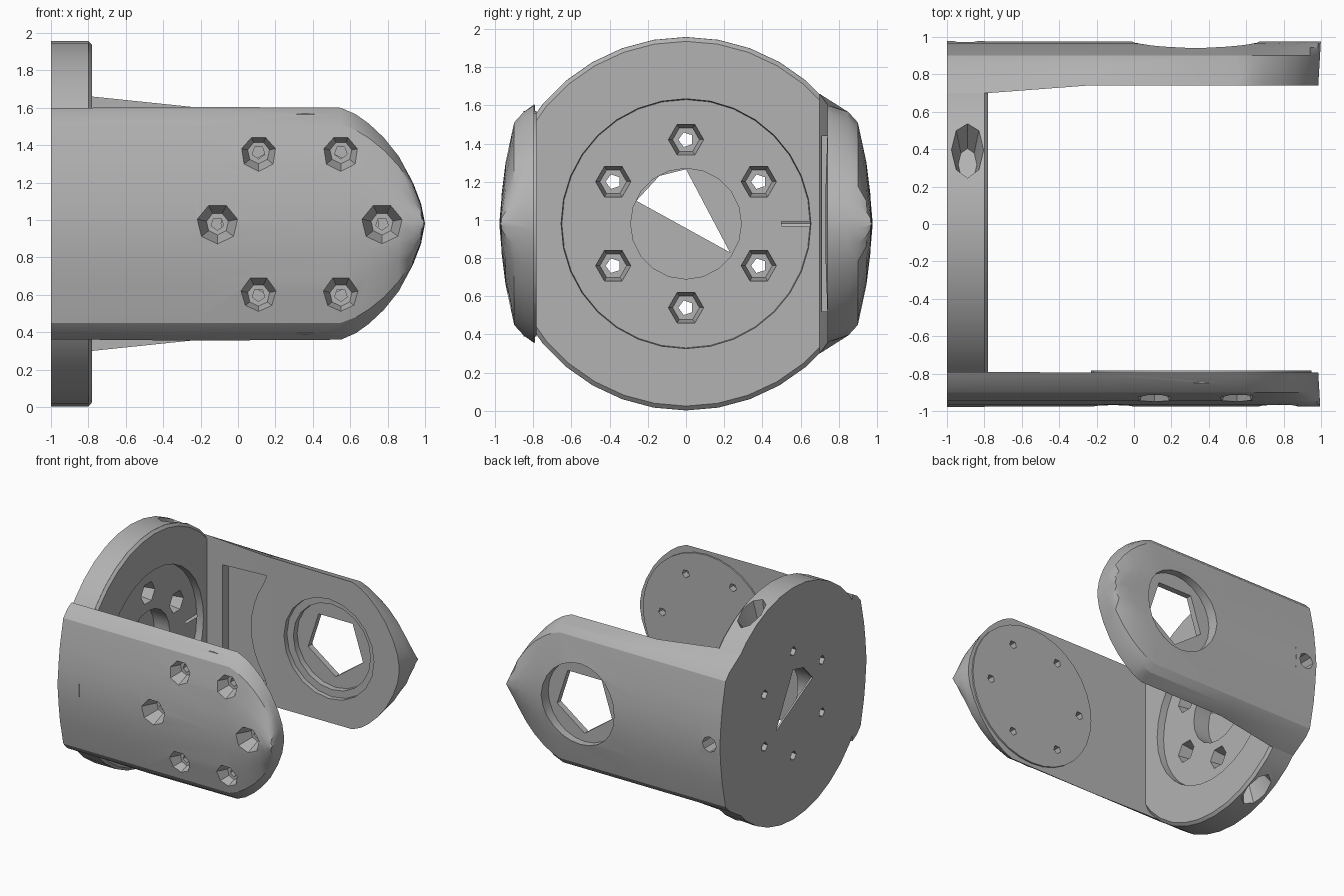
import bpy, bmesh, math
from mathutils import Vector, Matrix

if "Cube" in bpy.data.objects:
    bpy.data.objects.remove(bpy.data.objects["Cube"])

MID = 0.98       # height of the main axis
PIVOT = 0.33     # pivot position along the arms

metal = bpy.data.materials.new("grey metal")
metal.use_nodes = True
grey = (0.45, 0.45, 0.45, 1)
metal.diffuse_color = grey
metal.node_tree.nodes["Principled BSDF"].inputs["Base Color"].default_value = grey


def finish(bm, name):
    bmesh.ops.recalc_face_normals(bm, faces=bm.faces)
    mesh = bpy.data.meshes.new(name)
    bm.to_mesh(mesh)
    bm.free()
    mesh.materials.append(metal)
    obj = bpy.data.objects.new(name, mesh)
    bpy.context.collection.objects.link(obj)
    return obj


def loft(name, sections):
    """Skin a row of closed sections and cap both ends."""
    bm = bmesh.new()
    rings = [[bm.verts.new(p) for p in s] for s in sections]
    n = len(rings[0])
    for a, b in zip(rings, rings[1:]):
        for i in range(n):
            j = (i + 1) % n
            bm.faces.new((a[i], a[j], b[j], b[i]))
    bm.faces.new(rings[0])
    bm.faces.new(rings[-1])
    return finish(bm, name)


def rod(name, start, end, r1, r2, sides, stretch=1):
    """Cylinder or cone from start to end, optionally widened across x."""
    start, end = Vector(start), Vector(end)
    axis = end - start
    z = axis.normalized()
    x = Vector((1, 0, 0)) if abs(z.x) < 0.5 else Vector((0, 0, 1))
    y = z.cross(x)
    turn = Matrix((x, y * stretch, z)).transposed().to_4x4()
    bm = bmesh.new()
    bmesh.ops.create_cone(bm, cap_ends=True, segments=sides, radius1=r1, radius2=r2,
                          depth=axis.length,
                          matrix=Matrix.Translation((start + end) / 2) @ turn)
    return finish(bm, name)


def combine(target, tool, operation="DIFFERENCE"):
    mod = target.modifiers.new(tool.name, "BOOLEAN")
    mod.operation, mod.object, mod.solver = operation, tool, "EXACT"
    bpy.context.view_layer.objects.active = target
    bpy.ops.object.modifier_apply(modifier=mod.name)
    bpy.data.objects.remove(tool)


def arm(name, side, inner, root_inner, root_height):
    """Crowned arm whose sections shrink to a rounded tip."""
    half = [(0.85, 0.585), (0.9, 0.53), (0.945, 0.32), (0.965, 0.16)]
    stations = [(-1, root_height), (-0.78, root_height), (-0.25, 0.625), (0.55, 0.62),
                (0.63, 0.585), (0.7, 0.535), (0.78, 0.46), (0.86, 0.36),
                (0.93, 0.23), (0.97, 0.12), (0.985, 0.03)]
    sections = []
    for x, h in stations:
        y_in = root_inner if x < -0.7 else inner
        scale = min(h, 0.62) / 0.62
        pts = [(y_in, h)] + [(y, z * scale) for y, z in half]
        pts += [(0.975, 0)] + [(y, -z) for y, z in reversed(pts)]
        sections.append([(x + (y - inner) * 0.06 * (x > 0.9), side * y, MID + z)
                         for y, z in pts])
    return loft(name, sections)


# Round base plate with a small bevel on its inner rim
bracket = rod("bracket", (-1, 0, MID), (-0.8, 0, MID), 0.978, 0.978, 36)
combine(bracket, rod("rim", (-0.801, 0, MID), (-0.78, 0, MID), 0.978, 0.955, 36), "UNION")

# Arms, and the raised round pad inside the front arm
combine(bracket, arm("front_arm", -1, 0.795, 0.79, 0.62), "UNION")
combine(bracket, arm("back_arm", 1, 0.74, 0.7, 0.68), "UNION")
combine(bracket, rod("pad", (PIVOT + 0.03, -0.85, MID), (PIVOT + 0.03, -0.782, MID),
                     0.59, 0.59, 32), "UNION")

# Recess and stepped centre opening of the base plate
combine(bracket, rod("recess", (-0.84, 0, MID), (-0.7, 0, MID), 0.65, 0.66, 32))
combine(bracket, rod("well", (-0.985, 0, MID), (-0.7, 0, MID), 0.29, 0.29, 20))
opening = [(-0.26, 1.1), (-0.14, 1.23), (0, 1.265), (0.23, 0.83)]
combine(bracket, loft("opening", [[(x, y, z) for y, z in opening] for x in (-1.1, -0.9)]))

# Rings of six countersunk screw holes in the base plate and front arm
for i in range(6):
    a = math.radians(60 * i)
    c, s = 0.44 * math.cos(a), 0.44 * math.sin(a)
    base = Vector((0, s, MID + c))
    face = Vector((PIVOT + c, 0, MID + s))
    X, Y = Vector((1, 0, 0)), Vector((0, 1, 0))
    combine(bracket, rod("base_sink", base - X * 0.96, base - X * 0.8, 0.07, 0.1, 6))
    combine(bracket, rod("base_hole", base - X * 1.1, base - X * 0.9, 0.04, 0.04, 5))
    combine(bracket, rod("arm_sink", face - Y * 1.0, face - Y * 0.84, 0.12, 0.06, 7))
    combine(bracket, rod("arm_hole", face - Y * 0.9, face - Y * 0.7, 0.035, 0.035, 5))

# Stepped bearing seat through the back arm
for name, y1, y2, r, sides in [("outer_seat", 0.88, 1.1, 0.34, 24),
                               ("inner_seat", 0.6, 0.78, 0.42, 20),
                               ("inner_step", 0.6, 0.83, 0.36, 20),
                               ("bore", 0.6, 1.1, 0.27, 5)]:
    combine(bracket, rod(name, (PIVOT, y1, MID), (PIVOT, y2, MID), r, r, sides))

# Shallow pocket inside the back arm, its edge curving around the seat
edge = [(PIVOT - 0.72 * math.cos(math.radians(t)), 0.72 * math.sin(math.radians(t)))
        for t in range(-32, 33, 8)]
outline = [(-0.64, -0.46), (-0.25, -0.46)] + edge + [(-0.25, 0.46), (-0.64, 0.46)]
combine(bracket, loft("pocket", [[(x, y, MID + z) for x, z in outline] for y in (0.6, 0.79)]))

# Set screw holes around the rim
combine(bracket, rod("side_screw", (-0.9, 0.5, MID), (-0.9, 1.1, MID), 0.065, 0.065, 8))
for side in (-1, 1):
    d = Vector((0, math.cos(math.radians(66)), side * math.sin(math.radians(66))))
    c = Vector((-0.89, 0, MID))
    combine(bracket, rod("rim_screw", c + d * 0.78, c + d * 1.05, 0.05, 0.1, 8, 1.9))

# Smooth curved skin, sharp edges kept
bpy.ops.object.select_all(action="DESELECT")
bracket.select_set(True)
bpy.context.view_layer.objects.active = bracket
bpy.ops.object.shade_smooth_by_angle(angle=math.radians(28))
